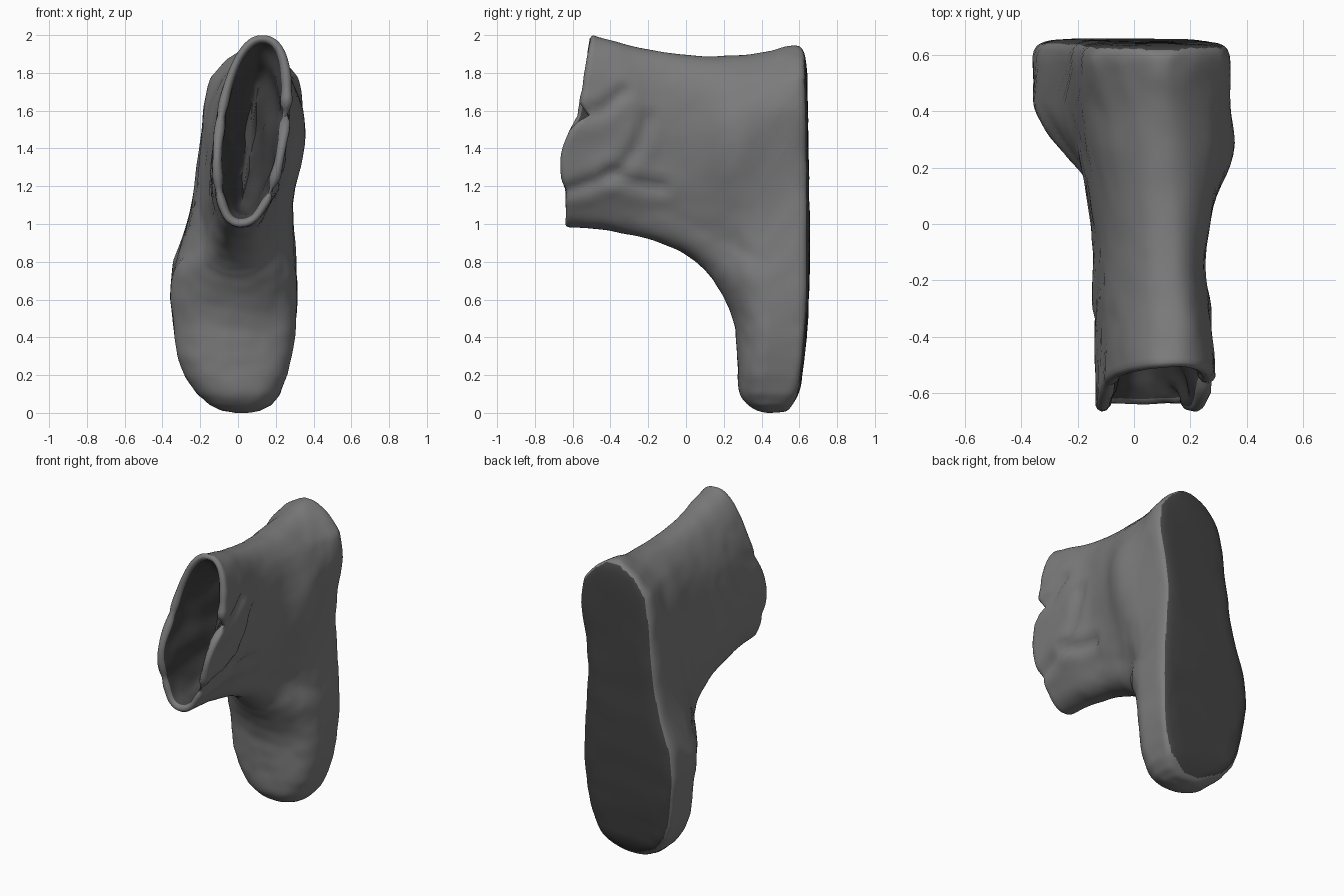
import bpy, bmesh, math
from mathutils import Vector, noise

if "Cube" in bpy.data.objects:
    bpy.data.objects.remove(bpy.data.objects["Cube"])

# Sections fanning from the opening to the toe:
# instep-side y,z / heel-or-sole-side y,z / squareness on the sole side
SECTIONS = [
    (-.625, .985, -.49, 2.005, 2.3), (-.50, .98, -.36, 1.965, 2.3), (-.35, .955, -.22, 1.93, 2.3),
    (-.20, .92, -.02, 1.9, 2.3), (-.07, .875, .20, 1.895, 2.3), (.03, .82, .42, 1.91, 2.4),
    (.09, .77, .55, 1.945, 2.7), (.12, .735, .615, 1.925, 4), (.14, .71, .638, 1.80, 7),
    (.165, .67, .645, 1.55, 9), (.20, .61, .65, 1.25, 9), (.235, .54, .655, .95, 9),
    (.26, .46, .652, .70, 9), (.268, .38, .645, .50, 9), (.27, .28, .632, .34, 9),
    (.275, .18, .615, .20, 8), (.29, .10, .595, .11, 6), (.33, .045, .56, .045, 4),
    (.38, .015, .53, .013, 3), (.43, .003, .49, .003, 2)]
# Sole outline: z, left x, right x
SOLE = [(0, .0, .05), (.015, -.085, .12), (.045, -.15, .175), (.1, -.215, .222), (.2, -.28, .262),
        (.3, -.315, .285), (.4, -.335, .3), (.6, -.36, .312), (.8, -.345, .312), (1, -.275, .3),
        (1.2, -.23, .285), (1.4, -.205, .305), (1.6, -.19, .345), (1.78, -.165, .342),
        (1.88, -.11, .28), (1.95, .0, .20)]
# Crease lines on the shaft, as y,z polylines
CREASES = [[(-.62, 1.18), (-.45, 1.24), (-.34, 1.30), (-.25, 1.42), (-.2, 1.56)],
           [(-.40, 1.27), (-.28, 1.22), (-.12, 1.20)],
           [(-.6, 1.57), (-.45, 1.6), (-.33, 1.7)]]
N, SUB, WALL, DEPTH = 96, 5, .045, 2


def smooth(a, b, v):
    k = max(0, min(1, (v - a) / (b - a)))
    return k * k * (3 - 2 * k)


def bell(v, mid, width):
    return math.exp(-((v - mid) / width) ** 2)


def section(s):
    i = min(int(s), len(SECTIONS) - 2)
    u = s - i
    q = [SECTIONS[max(0, min(len(SECTIONS) - 1, i + k))] for k in (-1, 0, 1, 2)]
    return [.5 * (2 * b + (c - a) * u + (2 * a - 5 * b + 4 * c - d) * u * u
                  + (3 * b - a - 3 * c + d) * u ** 3) for a, b, c, d in zip(*q)]


def sole_limits(z):
    z = max(0, min(1.95, z))
    for a, b in zip(SOLE, SOLE[1:]):
        if z <= b[0]:
            k = (z - a[0]) / (b[0] - a[0])
            return a[1] + k * (b[1] - a[1]), a[2] + k * (b[2] - a[2])
    return SOLE[-1][1:]


def ring(s, inset=0, push=0, pinch=0):
    yi, zi, yo, zo, n_out = section(s)
    axis = Vector((0, yo - yi, zo - zi))
    mid, half = Vector((0, (yi + yo) / 2, (zi + zo) / 2)), axis.length / 2
    axis.normalize()
    pts = []
    for j in range(N):
        a = 2 * math.pi * j / N
        c, d = math.cos(a), math.sin(a)
        n = n_out if d > 0 else (2.3 if c > 0 else 2.05)
        side = math.copysign(abs(c) ** (2 / n), c)
        along = math.copysign(abs(d) ** (2 / n), d)
        p = mid + axis * along * (half - inset) * (1 - .35 * pinch)
        y, z = p.y, p.z
        left, right = sole_limits(z)
        b = max(smooth(-.15, .6, y), smooth(1.1, .7, z))
        cx = (1 - b) * (.01 + .125 * (z - 1)) + b * (left + right) / 2
        hw = (1 - b) * .194 + b * (right - left) / 2
        p.x = cx + side * (hw - inset) * (1 - .85 * pinch)
        # fuller ankle and slimmer shaft on the right
        p.x += max(0, side) * (.065 * bell(y, .27, .15) * bell(z, 1.4, .32)
                               - .025 * bell(y, -.16, .13))
        # uneven rim: bulge low down, notch on the right
        fade = max(0, 1 - s / 1.6)
        p.y -= fade * .07 * bell(z, 1.36, .17)
        if side > 0:
            p.y += fade * .05 * bell(z, 1.58, .04)
        p.y -= push
        pts.append(p)
    return pts


def crease_depth(y, z):
    p, total = Vector((y, z)), 0
    for line in CREASES:
        best = 9
        for a, b in zip(line, line[1:]):
            a, b = Vector(a), Vector(b)
            k = max(0, min(1, (p - a).dot(b - a) / (b - a).length_squared))
            best = min(best, (p - a - (b - a) * k).length)
        total += bell(best, 0, .028) - .4 * bell(best, .07, .04)
    return total


# Boot: shallow lumpy lining, rolled rim, shaft, heel, foot and toe in one loft
bm = bmesh.new()
rings = [ring(k / SUB, WALL, 0, (k / SUB / DEPTH) ** 1.5) for k in range(DEPTH * SUB, -1, -1)]
rings += [ring(0, WALL * .75, .014), ring(0, WALL * .4, .018), ring(0, WALL * .12, .01)]
lining_rings = len(rings) - 3
rings += [ring(k / SUB) for k in range((len(SECTIONS) - 1) * SUB + 1)]
loops = [[bm.verts.new(p) for p in r] for r in rings]
for i, (r, q) in enumerate(zip(loops, loops[1:])):
    for j in range(N):
        k = (j + 1) % N
        f = bm.faces.new((r[j], r[k], q[k], q[j]))
        f.material_index = 1 if i < lining_rings - 1 else 0
for r in (loops[0], loops[-1]):
    hub = bm.verts.new(sum((v.co for v in r), Vector()) / N)
    for j in range(N):
        f = bm.faces.new((r[j], r[(j + 1) % N], hub))
        f.material_index = 1 if r is loops[0] else 0
bmesh.ops.recalc_face_normals(bm, faces=bm.faces)
bm.normal_update()
for f in bm.faces:  # dark sole
    if f.normal.y > .8 and f.calc_center_median().y > .5:
        f.material_index = 1

# Leather creases, lumpy lining and gentle unevenness
lining = {v for r in loops[:lining_rings - 2] for v in r}
moves = []
for v in bm.verts:
    p = v.co
    amount = .007 * noise.noise(p * 5) + .003 * noise.noise(p * 13)
    if v in lining:
        amount += .03 * noise.noise(p * 6)
    else:
        strength = .016 if p.x > .08 else .006
        amount -= strength * crease_depth(p.y, p.z) * smooth(.1, -.15, p.y)
    moves.append((v, v.normal * amount))
for v, m in moves:
    v.co += m
low = min(v.co.z for v in bm.verts)
for v in bm.verts:
    v.co.z -= low

mesh = bpy.data.meshes.new("boot")
bm.to_mesh(mesh)
bm.free()
boot = bpy.data.objects.new("boot", mesh)
bpy.context.collection.objects.link(boot)

# Dark leather, darker lining and sole
for name, g in (("dark_leather", .2), ("lining_and_sole", .055)):
    mat = bpy.data.materials.new(name)
    mat.diffuse_color = (g, g, g, 1)
    mat.use_nodes = True
    mat.node_tree.nodes["Principled BSDF"].inputs["Base Color"].default_value = mat.diffuse_color
    mesh.materials.append(mat)

bpy.context.view_layer.objects.active = boot
boot.select_set(True)
bpy.ops.object.shade_smooth_by_angle(angle=math.radians(60))
